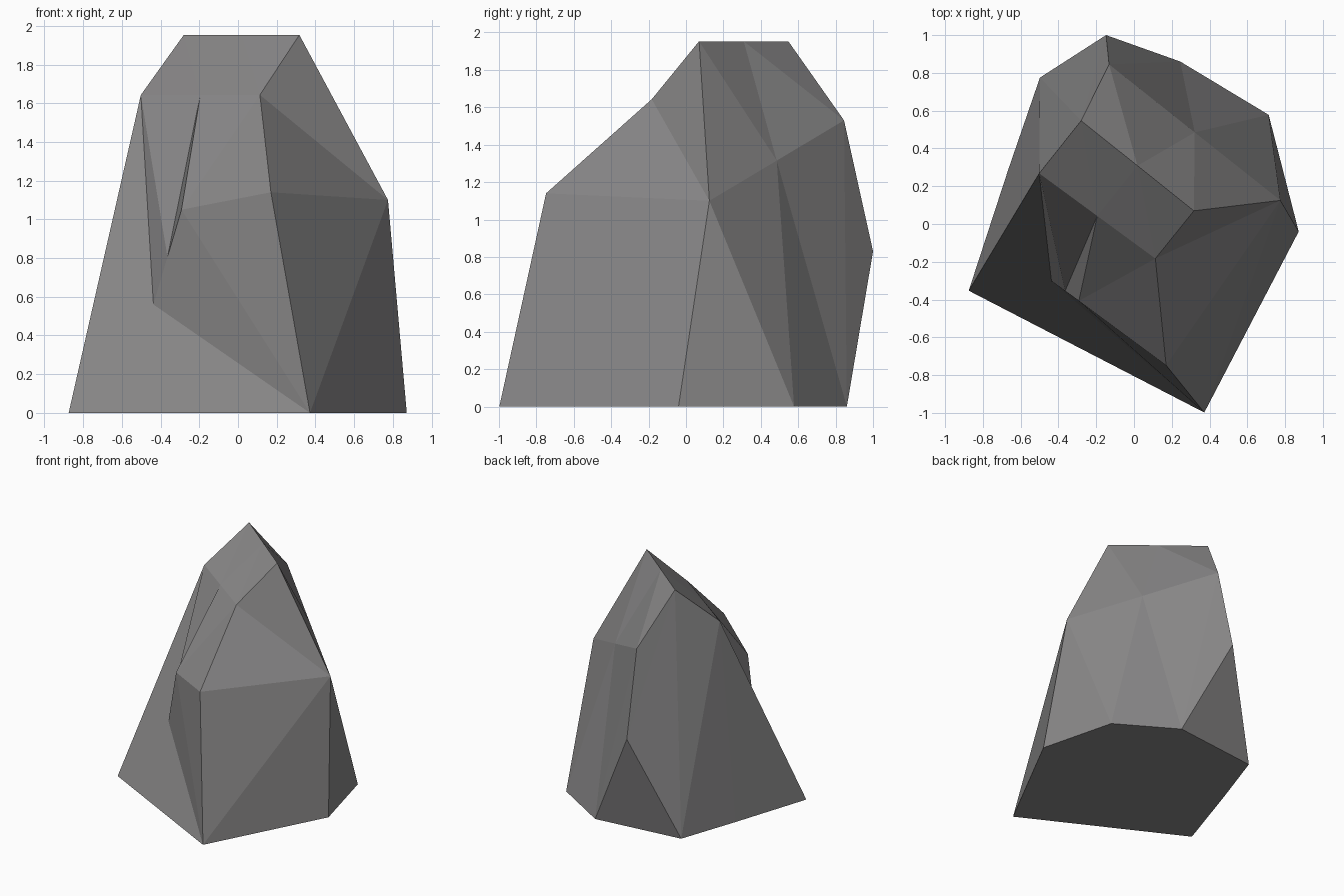
import bpy, bmesh
from mathutils import Vector

if "Cube" in bpy.data.objects:
    bpy.data.objects.remove(bpy.data.objects["Cube"])

# Corner points of the boulder
P = {k: Vector(v) for k, v in {
    # footprint
    "A": (-.875, -.353, 0), "B": (.372, -.998, 0), "C": (.872, -.04, 0), "D": (.713, .578, 0),
    "E": (.245, .86, 0), "G": (-.498, .775, 0), "K": (-.665, .29, 0),
    # rear bulge, rear shoulder, right shoulder
    "F": (-.148, 1.0, .83), "P": (-.132, .845, 1.53), "S": (.775, .125, 1.10),
    # summit ridge
    "T": (-.28, .547, 1.953), "U": (.317, .07, 1.953),
    # front ledge and shoulder
    "L": (-.502, .268, 1.643), "H": (.113, -.183, 1.643), "J": (.17, -.748, 1.14),
    # cleft on the front left
    "N": (-.437, -.302, .56), "Q": (-.292, -.407, 1.05)}.items()}

# Points where facets bend halfway along an edge
for name, (a, b) in {"m": "TU", "n": "LH", "o": "NQ", "r": "PS"}.items():
    P[name] = (P[a] + P[b]) / 2

# Facets, each spelled by its corners
FACETS = ("GEDCBAK "              # base
          "ABN NBo oBQ QBJ "      # front
          "JBS BCS UHJS "         # right
          "SCDr rDEFP FEG "       # back
          "PrmT mrSU "            # upper back
          "TPFG TGKL LKA LAN "    # left
          "TmUHnL "               # summit slope
          "LNon noQ nQH HQJ").split()

bm = bmesh.new()
V = {k: bm.verts.new(p) for k, p in P.items()}
for f in FACETS:
    bm.faces.new([V[c] for c in f])
bmesh.ops.triangulate(bm, faces=[f for f in bm.faces if len(f.verts) > 3])
bmesh.ops.recalc_face_normals(bm, faces=bm.faces)

mesh = bpy.data.meshes.new("boulder")
bm.to_mesh(mesh)
bm.free()

stone = bpy.data.materials.new("stone_grey")
stone.diffuse_color = (.25, .245, .247, 1)
stone.use_nodes = True
stone.node_tree.nodes["Principled BSDF"].inputs["Base Color"].default_value = stone.diffuse_color
mesh.materials.append(stone)
boulder = bpy.data.objects.new("boulder", mesh)
bpy.context.collection.objects.link(boulder)
